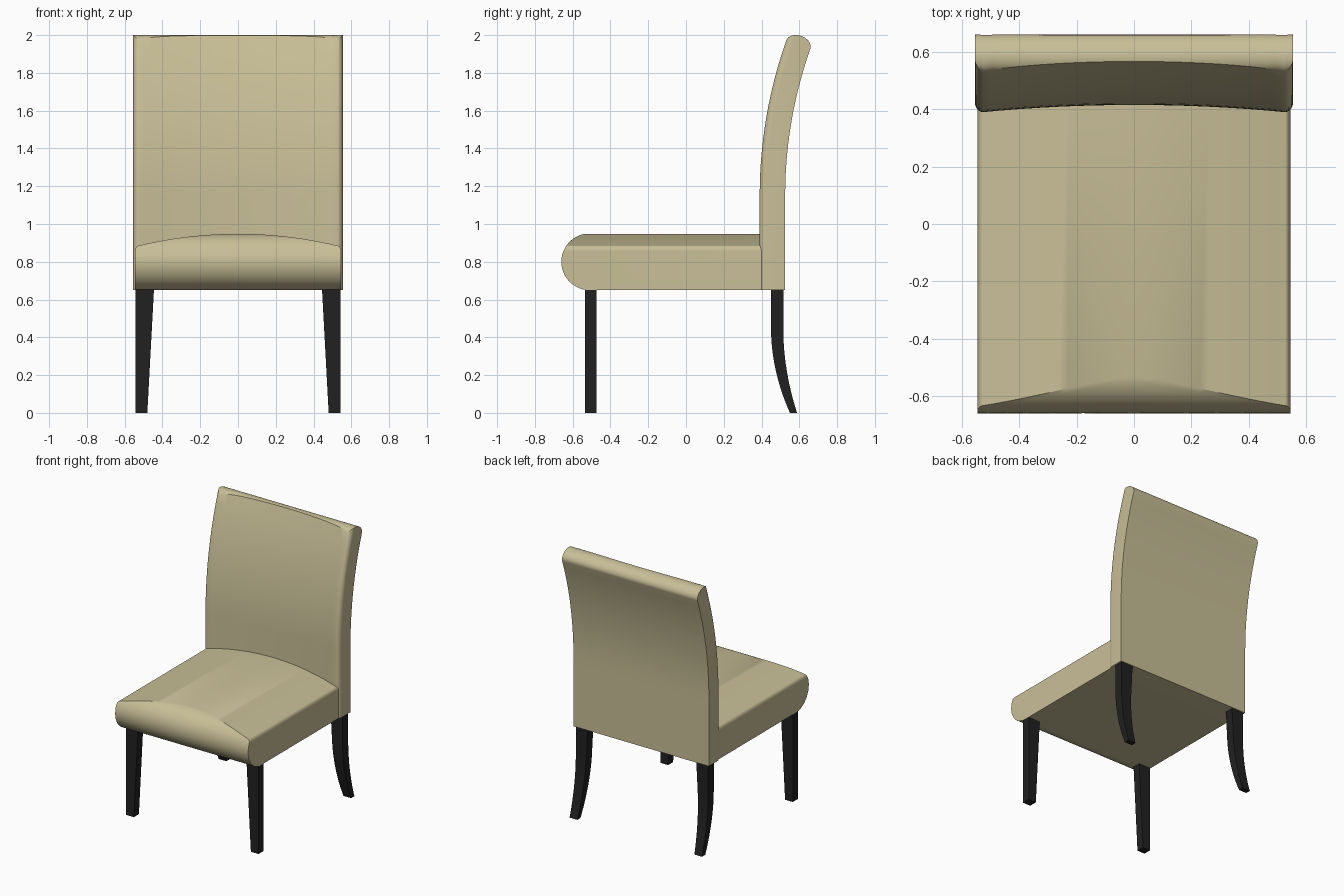
import bpy, bmesh
from math import sin, cos, asin, pi, radians, sqrt

if "Cube" in bpy.data.objects:
    bpy.data.objects.remove(bpy.data.objects["Cube"])


def material(name, rgb):
    m = bpy.data.materials.new(name)
    m.diffuse_color = (*rgb, 1)
    m.use_nodes = True
    m.node_tree.nodes["Principled BSDF"].inputs["Base Color"].default_value = m.diffuse_color
    return m


FABRIC = material("fabric", (0.58, 0.52, 0.31))
WOOD = material("dark_wood", (0.015, 0.015, 0.015))


def loft(name, rings, mat):
    """Skin closed rings of equal length and cap both ends."""
    bm = bmesh.new()
    rows = [[bm.verts.new(p) for p in ring] for ring in rings]
    n = len(rows[0])
    for a, b in zip(rows, rows[1:]):
        for i in range(n):
            j = (i + 1) % n
            bm.faces.new((a[i], a[j], b[j], b[i]))
    bm.faces.new(rows[0])
    bm.faces.new(rows[-1])
    bmesh.ops.recalc_face_normals(bm, faces=bm.faces)
    me = bpy.data.meshes.new(name)
    bm.to_mesh(me)
    bm.free()
    me.materials.append(mat)
    ob = bpy.data.objects.new(name, me)
    bpy.context.collection.objects.link(ob)
    bpy.ops.object.select_all(action='DESELECT')
    ob.select_set(True)
    bpy.context.view_layer.objects.active = ob
    bpy.ops.object.shade_smooth_by_angle(angle=radians(30))
    return ob


def stations(inner, width, radius, n=16, k=7):
    """(x, corner) pairs across the width; corner is 0..1 round-over at the sides."""
    half = [(inner * i / n, 0) for i in range(n + 1)]
    for i in range(1, k + 1):
        a = pi / 2 * i / k
        half.append((width - radius + radius * sin(a), 1 - cos(a)))
    return [(-x, c) for x, c in reversed(half[1:])] + half


# Seat: bullnose front, crowned top, rounded upper side edges
def seat_ring(x, corner):
    top = 0.948 - 0.062 * min(1, abs(x) / 0.525) ** 2 - 0.03 * corner
    end = asin((top - 0.8) / 0.15)
    ring = [(x, 0.45, 0.65)]
    for i in range(25):
        a = -pi / 2 + (end + pi / 2) * i / 24
        ring.append((x, -0.51 - 0.15 * cos(a), 0.8 + 0.15 * sin(a)))
    return ring + [(x, 0.45, top)]


loft("seat", [seat_ring(x, c) for x, c in stations(0.525, 0.545, 0.02)], FABRIC)

# Backrest: centre line straight then arcing back, hollow front, rounded top
HALF, CAP, Y0, Z0 = 0.0675, 0.05, 0.4575, 1.15
DY, DZ = 0.1365, 0.798
R = (DY * DY + DZ * DZ) / (2 * DY)
TILT = asin(DZ / R)
spine = [(Y0, 0.65, 0)] + [
    (Y0 + R * (1 - cos(TILT * i / 14)), Z0 + R * sin(TILT * i / 14), TILT * i / 14)
    for i in range(15)]


def offset(p, out, up=0):
    y, z, t = p
    return (y - out * cos(t) + up * sin(t), z + out * sin(t) + up * cos(t))


def back_ring(x, corner):
    front = HALF - 0.025 * (1 - min(1, abs(x) / 0.525) ** 2) - 0.035 * corner
    end = asin(front / HALF)
    pts = [offset(p, -HALF) for p in spine]
    for i in range(1, 21):
        a = -pi / 2 + (end + pi / 2) * i / 20
        pts.append(offset(spine[-1], HALF * sin(a), CAP * cos(a)))
    pts += [offset(p, front) for p in reversed(spine[:-1])]
    return [(x, y, z) for y, z in pts]


loft("backrest", [back_ring(x, c) for x, c in stations(0.525, 0.555, 0.03)], FABRIC)


# Legs: tapered on the inner side, rear pair swept backwards
def leg(name, side, levels, y_range):
    rings = []
    for z in levels:
        y1, y2 = y_range(z)
        xi, xo = side * (0.48 - 0.035 * z / 0.65), side * 0.543
        rings.append([(xi, y1, z), (xo, y1, z), (xo, y2, z), (xi, y2, z)])
    loft(name, rings, WOOD)


def rear_y(z):
    s = max(0, (0.45 - z) / 0.45) ** 2
    return 0.45 + 0.1 * s, 0.515 + 0.073 * s


for side, label in ((-1, "left"), (1, "right")):
    leg("front_leg_" + label, side, (0, 0.66), lambda z: (-0.535, -0.475))
    leg("rear_leg_" + label, side, [0.45 * i / 12 for i in range(13)] + [0.66], rear_y)
